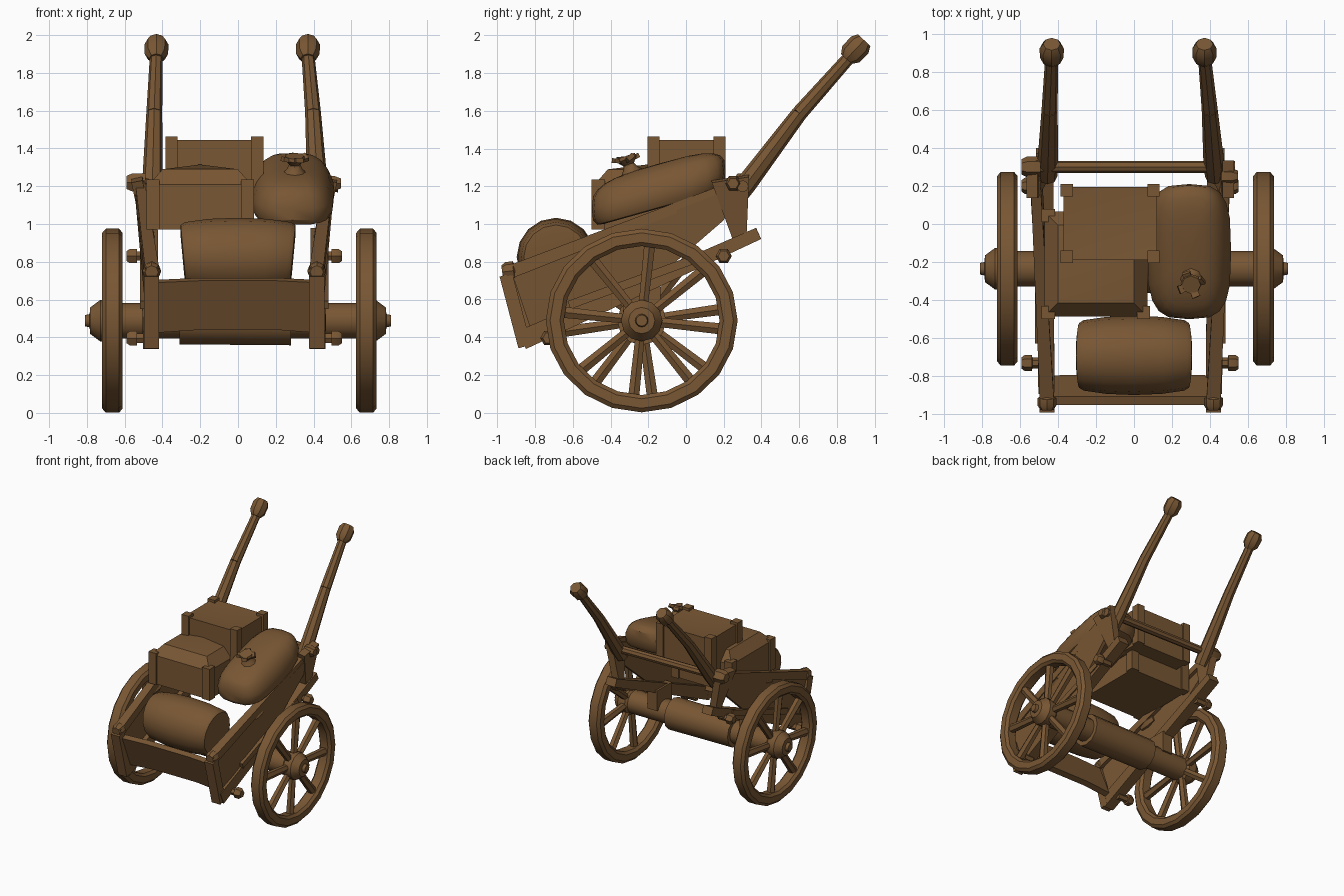
import bpy, bmesh, math
from mathutils import Vector, Matrix

if "Cube" in bpy.data.objects:
    bpy.data.objects.remove(bpy.data.objects["Cube"])

wood = bpy.data.materials.new("brown wood")
wood.diffuse_color = (0.19, 0.095, 0.034, 1)
wood.use_nodes = True
wood.node_tree.nodes["Principled BSDF"].inputs["Base Color"].default_value = wood.diffuse_color


def finish(name, bm):
    bmesh.ops.recalc_face_normals(bm, faces=bm.faces)
    me = bpy.data.meshes.new(name)
    bm.to_mesh(me)
    bm.free()
    me.materials.append(wood)
    ob = bpy.data.objects.new(name, me)
    bpy.context.collection.objects.link(ob)
    return ob


def frame(p, q):
    """Matrix at p with local z towards q and local x kept level along world x."""
    z = (q - p).normalized()
    x = Vector((1, 0, 0)) if abs(z.x) < 0.9 else Vector((0, 1, 0))
    y = z.cross(x).normalized()
    x = y.cross(z)
    return Matrix.Translation(p) @ Matrix((x, y, z)).transposed().to_4x4()


def loft(name, p, q, rings):
    """Rings of (x, y) outlines at given fractions from p to q, capped."""
    p, q = Vector(p), Vector(q)
    m, d = frame(p, q), (q - p).length
    bm = bmesh.new()
    loops = [[bm.verts.new(m @ Vector((x, y, t * d))) for x, y in pts] for t, pts in rings]
    n = len(loops[0])
    for a, b in zip(loops, loops[1:]):
        for i in range(n):
            bm.faces.new((a[i], a[(i + 1) % n], b[(i + 1) % n], b[i]))
    bm.faces.new(loops[0])
    bm.faces.new(loops[-1])
    return finish(name, bm)


def circle(r, n):
    return [(r * math.cos(2 * math.pi * i / n), r * math.sin(2 * math.pi * i / n)) for i in range(n)]


def rod(name, p, q, profile, n=8):
    return loft(name, p, q, [(t, circle(r, n)) for t, r in profile])


def rect(w, h):
    return [(-w / 2, -h / 2), (w / 2, -h / 2), (w / 2, h / 2), (-w / 2, h / 2)]


def beam(name, p, q, w, h, w2=None, h2=None):
    return loft(name, p, q, [(0, rect(w, h)), (1, rect(w2 or w, h2 or h))])


def slab(name, pts, thick):
    """Flat plate from an outline, thickened by a vector."""
    bm = bmesh.new()
    f = bm.faces.new([bm.verts.new(p) for p in pts])
    r = bmesh.ops.extrude_face_region(bm, geom=[f])
    vs = [v for v in r["geom"] if isinstance(v, bmesh.types.BMVert)]
    bmesh.ops.translate(bm, verts=vs, vec=thick)
    return finish(name, bm)


AY, AZ = -0.235, 0.488   # axle position


def wheel(side, cx, turn):
    # rim with chamfered cross-section
    bm = bmesh.new()
    prof = [(-.035, .395), (.035, .395), (.054, .415), (.054, .465), (.035, .487),
            (-.035, .487), (-.054, .465), (-.054, .415)]
    n = 20
    loops = []
    for i in range(n):
        a = 2 * math.pi * i / n
        loops.append([bm.verts.new((cx + x, AY + 1.045 * r * math.cos(a), AZ + r * math.sin(a)))
                      for x, r in prof])
    for i in range(n):
        a, b = loops[i], loops[(i + 1) % n]
        for j in range(8):
            k = (j + 1) % 8
            bm.faces.new((a[j], a[k], b[k], b[j]))
    finish(side + "_wheel_rim", bm)
    for i in range(8):
        a = math.radians(turn) + 2 * math.pi * i / 8
        d = Vector((0, math.cos(a), math.sin(a)))
        c = Vector((cx, AY, AZ))
        rod(side + "_spoke", c + d * .06, c + d * .42, [(0, .028), (1, .034)], 6)


wheel("left", -.665, 98)
wheel("right", .68, 84)

# axle with hubs and a thick middle
rod("axle", (-.81, AY, AZ), (.81, AY, AZ),
    [(0, .03), (.015, .035), (.017, .07), (.05, .11), (.09, .11), (.1, .094), (.9, .094),
     (.91, .11), (.95, .11), (.983, .07), (.985, .035), (1, .03)], 12)
rod("axle_sleeve", (-.31, AY, AZ), (.28, AY, AZ), [(0, .125), (1, .13)], 12)

for s, side in ((-1, "left"), (1, "right")):
    def P(x, y, z):
        return Vector((s * x - .02, y, z))
    # frame and side wall
    beam(side + "_lower_beam", P(.44, -.87, .385), P(.45, .385, .95), .085, .105, .09, .065)
    beam(side + "_upper_rail", P(.435, -.96, .735), P(.5, .27, 1.21), .075, .07, .05, .05)
    slab(side + "_side_panel", [P(.43, -.92, .73), P(.43, -.82, .43), P(.44, -.1, .76),
                                P(.46, .2, 1.02), P(.5, .27, 1.2)], (s * .03, 0, 0))
    beam(side + "_front_post", P(.437, -.955, .73), P(.437, -.855, .35), .08, .07)
    rod(side + "_front_post_knob", P(.437, -.975, .745), P(.437, -.9, .755),
        [(0, .035), (.3, .05), (.8, .05), (1, .03)], 8)
    beam(side + "_rear_post", P(.515, .235, 1.24), P(.45, .285, .92), .06, .2, .06, .07)
    beam(side + "_axle_block", P(.43, AY, .52), P(.43, AY, .69), .09, .2)
    beam(side + "_brace", P(.48, -.62, .57), P(.48, .12, .84), .04, .045)
    rod(side + "_side_peg", P(.45, -.47, .88), P(.47, -.34, .92), [(0, .02), (.5, .04), (1, .03)], 6)
    # pegs through the lower beams
    for y, z in ((.2, .83), (-.73, .395)):
        rod(side + "_peg", P(.43, y, z), P(.57, y, z), [(0, .028), (.6, .028), (.61, .043), (.88, .043), (1, .03)], 6)

# pull handles with knobbed ends
for side, x0, x1 in (("left", -.455, -.432), ("right", .425, .37)):
    a, m, b = Vector((x0, .25, 1.12)), Vector(((x0 + x1) / 2, .6, 1.585)), Vector((x1, .88, 1.9))
    rod(side + "_handle_lower", a, m, [(0, .052), (.2, .055), (1, .042)], 8)
    rod(side + "_handle_upper", m, b, [(0, .042), (1, .034)], 8)
    rod(side + "_handle_knob", (x1, .85, 1.875), (x1, .945, 1.975),
        [(0, .038), (.25, .062), (.75, .064), (1, .045)], 8)

# rear cross bar with end pegs
rod("rear_top_bar", (-.56, .3, 1.215), (.53, .3, 1.2), [(0, .032), (1, .032)], 8)
rod("rear_left_peg", (-.59, .3, 1.22), (-.49, .3, 1.22), [(0, .04), (.3, .055), (1, .055)], 6)
rod("rear_right_peg", (.46, .25, 1.215), (.545, .25, 1.215), [(0, .045), (.6, .045), (1, .03)], 6)

# front board, top leaning outwards and bowed slightly
slab("front_board", [(-.42, -.95, .69), (-.2, -.95, .70), (0, -.95, .70), (.2, -.95, .70), (.4, -.95, .69),
                     (.4, -.84, .425), (.2, -.835, .44), (-.2, -.835, .44), (-.42, -.84, .425)],
     (0, .045, .015))

# rolled bundle at the front, narrower towards the bottom
roll = rod("bedroll", (-.31, -.69, .825), (.31, -.69, .825),
           [(0, .13), (.01, .17), (.05, .185), (.25, .202), (.5, .208), (.75, .202), (.95, .185),
            (.99, .17), (1, .13)], 16)
for v in roll.data.vertices:
    v.co.x *= 1 + .3 * (v.co.z - 1.0)


def crate(name, x0, x1, y0, y1, z0, z1, bulge, post, lift):
    """Box with four corner posts and a top raised or sunk in the middle."""
    cx, cy = (x0 + x1) / 2, (y0 + y1) / 2
    bm = bmesh.new()
    bmesh.ops.create_cube(bm, size=1)
    for v in bm.verts:
        v.co = (cx + v.co.x * (x1 - x0 - .03), cy + v.co.y * (y1 - y0 - .03),
                (z0 + z1) / 2 + v.co.z * (z1 - z0))
    top = max(bm.faces, key=lambda f: f.calc_center_median().z)
    if bulge > 0:   # stuffed cloth cover
        bmesh.ops.inset_region(bm, faces=[top], thickness=.1)
        bmesh.ops.translate(bm, verts=top.verts, vec=(0, 0, bulge * .8))
    r = bmesh.ops.poke(bm, faces=[top])
    r["verts"][0].co.z += bulge * .25 if bulge > 0 else bulge
    finish(name, bm)
    for x in (x0 + post / 2, x1 - post / 2):
        for y in (y0 + post / 2, y1 - post / 2):
            beam(name + "_post", (x, y, z0), (x, y, z1 + lift), post, post)


crate("upper_crate", -.385, .135, -.205, .21, 1.13, 1.445, -.03, .065, .018)
crate("lower_crate", -.485, .085, -.5, .08, .97, 1.21, .1, .07, .025)

# sack: squarish ellipsoid, wide flat base, sheared along the cart slope
bm = bmesh.new()
bmesh.ops.create_uvsphere(bm, u_segments=20, v_segments=12, radius=1)
for v in bm.verts:
    x, y, z = (math.copysign(abs(c) ** .6, c) for c in v.co)
    wide = 1 - .25 * max(z, 0)
    z = max(z, -.7)
    v.co = (.29 + .22 * x * wide, -.145 + .355 * y, 1.18 + .14 * z + .1 * y)
finish("sack", bm)

# tied neck of the sack
rod("sack_neck", (.3, -.28, 1.25), (.3, -.32, 1.36),
    [(0, .08), (.4, .04), (.6, .03), (.85, .055), (1, .05)], 8)
for i in range(4):
    a = i * math.pi / 2 + .4
    beam("sack_ruffle", (.3, -.32, 1.33), (.3 + .07 * math.cos(a), -.32 + .07 * math.sin(a), 1.35 + .015 * math.sin(a)),
         .03, .02, .045, .025)

# smooth shading that keeps the hard edges
for ob in bpy.data.objects:
    ob.select_set(True)
    bpy.context.view_layer.objects.active = ob
bpy.ops.object.shade_smooth_by_angle(angle=math.radians(35))
